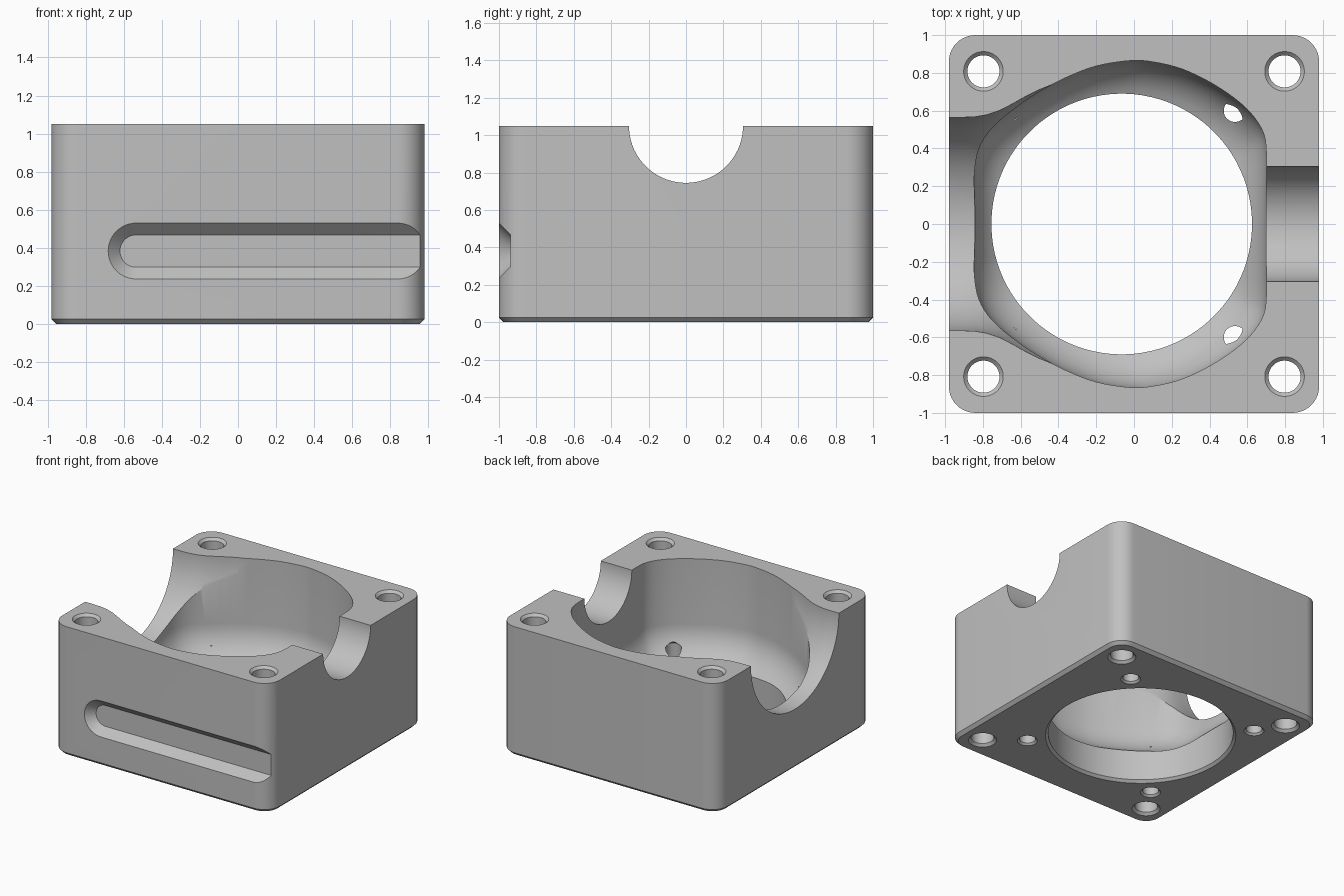
import bpy, bmesh, math
from mathutils import Vector

if "Cube" in bpy.data.objects:
    bpy.data.objects.remove(bpy.data.objects["Cube"])

TOP = 1.05
grey = bpy.data.materials.new("machined_grey")
grey.diffuse_color = (0.53, 0.53, 0.53, 1)
grey.use_nodes = True
grey.node_tree.nodes["Principled BSDF"].inputs["Base Color"].default_value = grey.diffuse_color


def loft(name, rings):
    """Closed solid skinned through rings with equal point counts."""
    bm = bmesh.new()
    loops = [[bm.verts.new(p) for p in ring] for ring in rings]
    n = len(loops[0])
    for a, b in zip(loops, loops[1:]):
        for i in range(n):
            j = (i + 1) % n
            bm.faces.new((a[i], a[j], b[j], b[i]))
    bm.faces.new(loops[0])
    bm.faces.new(loops[-1])
    bmesh.ops.recalc_face_normals(bm, faces=bm.faces)
    mesh = bpy.data.meshes.new(name)
    bm.to_mesh(mesh)
    bm.free()
    mesh.materials.append(grey)
    ob = bpy.data.objects.new(name, mesh)
    bpy.context.collection.objects.link(ob)
    return ob


def turned(name, profile, centre, axis="z", n=48):
    """Solid of revolution; profile is (distance along axis, radius)."""
    rings = []
    for t, r in profile:
        ring = []
        for i in range(n):
            a = 2 * math.pi * (i + 0.5) / n
            u, v = r * math.cos(a), r * math.sin(a)
            p = (u, v, t) if axis == "z" else (t, u, v)
            ring.append(Vector(p) + Vector(centre))
        rings.append(ring)
    return loft(name, rings)


def rounded_rect(hx, hy, r, z, seg=10):
    ring = []
    for k, (sx, sy) in enumerate([(1, 1), (-1, 1), (-1, -1), (1, -1)]):
        for i in range(seg + 1):
            a = math.pi / 2 * (k + i / seg)
            ring.append((sx * (hx - r) + r * math.cos(a),
                         sy * (hy - r) + r * math.sin(a), z))
    return ring


def smooth_loop(points, steps=4):
    """Closed Catmull-Rom curve through 2D points."""
    pts = [Vector(p) for p in points]
    n, out = len(pts), []
    for i in range(n):
        p0, p1, p2, p3 = (pts[(i + k) % n] for k in (-1, 0, 1, 2))
        for s in range(steps):
            t = s / steps
            out.append(0.5 * (2 * p1 + (p2 - p0) * t
                              + (2 * p0 - 5 * p1 + 4 * p2 - p3) * t * t
                              + (3 * p1 - p0 - 3 * p2 + p3) * t ** 3))
    return out


# Block with rounded corners and a chamfered bottom edge
housing = loft("housing_block", [
    rounded_rect(0.955, 0.975, 0.115, 0),
    rounded_rect(0.98, 1.0, 0.14, 0.025),
    rounded_rect(0.98, 1.0, 0.14, TOP)])
cutters = []

# Main cavity: vertical walls with a large fillet toward the floor
half = [(0.70, 0.2), (0.70, 0.39), (0.682, 0.49), (0.62, 0.585), (0.53, 0.667),
        (0.4, 0.752), (0.25, 0.822), (0.1, 0.858), (-0.02, 0.865),
        (-0.2, 0.836), (-0.36, 0.775), (-0.5, 0.70), (-0.62, 0.62),
        (-0.75, 0.51), (-0.82, 0.40), (-0.845, 0.27), (-0.845, 0.13)]
outline = smooth_loop(half + [(x, -y) for x, y in reversed(half)])
CX, HX, HY, FLOOR, FILLET = -0.0725, 0.7725, 0.865, 0.22, 0.30


def cavity_ring(inset, z):
    return [(CX + (p.x - CX) * (1 - inset / HX), p.y * (1 - inset / HY), z)
            for p in outline]


rings = [cavity_ring(0, TOP + 0.1)]
for i in range(13):
    a = math.pi / 2 * i / 12
    rings.append(cavity_ring(FILLET * (1 - math.cos(a)),
                             FLOOR + FILLET * (1 - math.sin(a))))
cutters.append(loft("cavity_cutter", rings))

# Round opening through the floor
cutters.append(turned("floor_opening_cutter",
                      [(-0.02, 0.73), (0.02, 0.69), (0.6, 0.69)],
                      (-0.065, 0, 0), n=96))

# Wide flared channel on the left, narrow one on the right
flare = [(-1.1, 0.565), (-0.9, 0.565), (-0.84, 0.568), (-0.78, 0.578),
         (-0.71, 0.602), (-0.65, 0.633), (-0.58, 0.672), (-0.5, 0.712),
         (-0.36, 0.768)]
cutters.append(turned("left_channel_cutter", flare, (0, 0, TOP), "x", 96))
cutters.append(turned("right_channel_cutter", [(0.5, 0.305), (1.1, 0.305)],
                      (0, 0, TOP), "x", 64))

# Corner bolt holes and short pilot holes beside the opening
for sx in (-1, 1):
    for sy in (-1, 1):
        cutters.append(turned("bolt_hole_cutter",
                              [(-0.02, 0.125), (0.02, 0.085),
                               (TOP - 0.02, 0.085), (TOP + 0.02, 0.125)],
                              (sx * 0.797, sy * 0.808, 0)))
        cutters.append(turned("pilot_hole_cutter",
                              [(-0.02, 0.095), (0.015, 0.06),
                               (0.36, 0.06), (0.40, 0.002)],
                              (-0.065 + sx * 0.6, sy * 0.6, 0), n=32))


# Bevelled groove along the front, running out at the right corner
def groove_ring(r, y):
    arc = [math.pi / 2 + math.pi * i / 20 for i in range(21)]
    ring = [(-0.535 + r * math.cos(a), y, 0.383 + r * math.sin(a)) for a in arc]
    return ring + [(1.3, y, 0.383 - r), (1.3, y, 0.383 + r)]


cutters.append(loft("groove_cutter",
                    [groove_ring(0.207, -1.06), groove_ring(0.085, -0.938)]))

# Cut everything out, then keep only the finished block
for c in cutters:
    c.hide_render = True
    mod = housing.modifiers.new(c.name, "BOOLEAN")
    mod.operation = "DIFFERENCE"
    mod.solver = "EXACT"
    mod.object = c
bpy.context.view_layer.update()
graph = bpy.context.evaluated_depsgraph_get()
result = bpy.data.meshes.new_from_object(housing.evaluated_get(graph))
housing.modifiers.clear()
housing.data = result
for c in cutters:
    bpy.data.objects.remove(c)

# Smooth curved walls, sharp machined edges
bpy.context.view_layer.objects.active = housing
housing.select_set(True)
bpy.ops.object.shade_smooth_by_angle(angle=math.radians(25))
